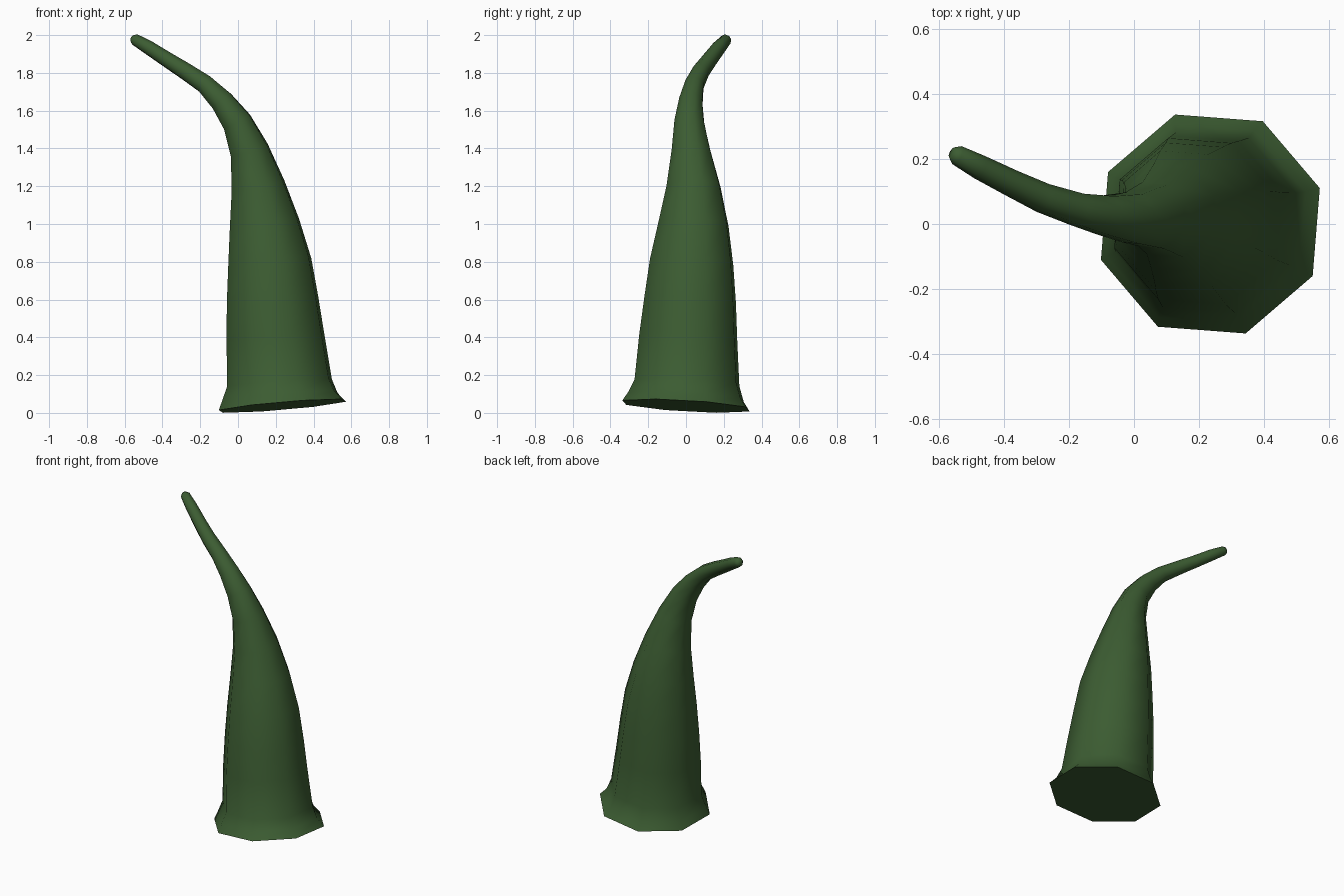
import bpy, bmesh, math
from mathutils import Vector, Matrix

cube = bpy.data.objects.get("Cube")
if cube:
    bpy.data.objects.remove(cube, do_unlink=True)

# Single green colour
green = bpy.data.materials.new("dark_green")
green.use_nodes = True
colour = (0.045, 0.108, 0.032, 1)
green.diffuse_color = colour
bsdf = green.node_tree.nodes["Principled BSDF"]
bsdf.inputs["Base Color"].default_value = colour
bsdf.inputs["Roughness"].default_value = 0.8

# Spine of the horn: x, y, z, radius
SPINE = [
    (.235, 0, .037, .355), (.222, 0, .085, .322), (.22, .005, .16, .292),
    (.198, .012, .4, .273), (.183, .022, .6, .255), (.168, .03, .8, .232),
    (.14, .04, 1, .195), (.106, .04, 1.2, .15), (.06, .027, 1.39, .108),
    (-.005, .018, 1.54, .083), (-.085, .026, 1.65, .066),
    (-.175, .045, 1.74, .053), (-.28, .08, 1.81, .047),
    (-.375, .125, 1.87, .042), (-.475, .175, 1.935, .038),
    (-.545, .212, 1.976, .031), (-.56, .22, 1.983, .018),
]
SIDES = 8
PHASE = math.radians(18)
UP = Vector((0, 0, 1))
BASE_NORMAL = Vector((-.085, .06, 1))


def ring(bm, centre, radius, normal):
    """Octagonal cross-section turned to face along the spine."""
    turn = UP.rotation_difference(normal)
    verts = []
    for k in range(SIDES):
        a = PHASE + math.tau * k / SIDES
        offset = turn @ Vector((math.cos(a), math.sin(a), 0))
        verts.append(bm.verts.new(centre + offset * radius))
    return verts


# Curved body swept along the spine
bm = bmesh.new()
centres = [Vector(p[:3]) for p in SPINE]
rings = []
for i, p in enumerate(SPINE):
    ahead = centres[min(i + 1, len(SPINE) - 1)]
    behind = centres[max(i - 1, 0)]
    normal = BASE_NORMAL if i < 2 else ahead - behind
    rings.append(ring(bm, centres[i], p[3], normal))
for low, high in zip(rings, rings[1:]):
    for k in range(SIDES):
        n = (k + 1) % SIDES
        bm.faces.new((low[k], low[n], high[n], high[k]))

# Flat base and blunt tip
bm.faces.new(rings[0][::-1])
bm.faces.new(rings[-1])

mesh = bpy.data.meshes.new("horn")
bm.to_mesh(mesh)
bm.free()
mesh.materials.append(green)
horn = bpy.data.objects.new("horn", mesh)
bpy.context.collection.objects.link(horn)

# Smooth sides, crisp base rim
bpy.context.view_layer.objects.active = horn
horn.select_set(True)
bpy.ops.object.shade_smooth_by_angle(angle=math.radians(60))
